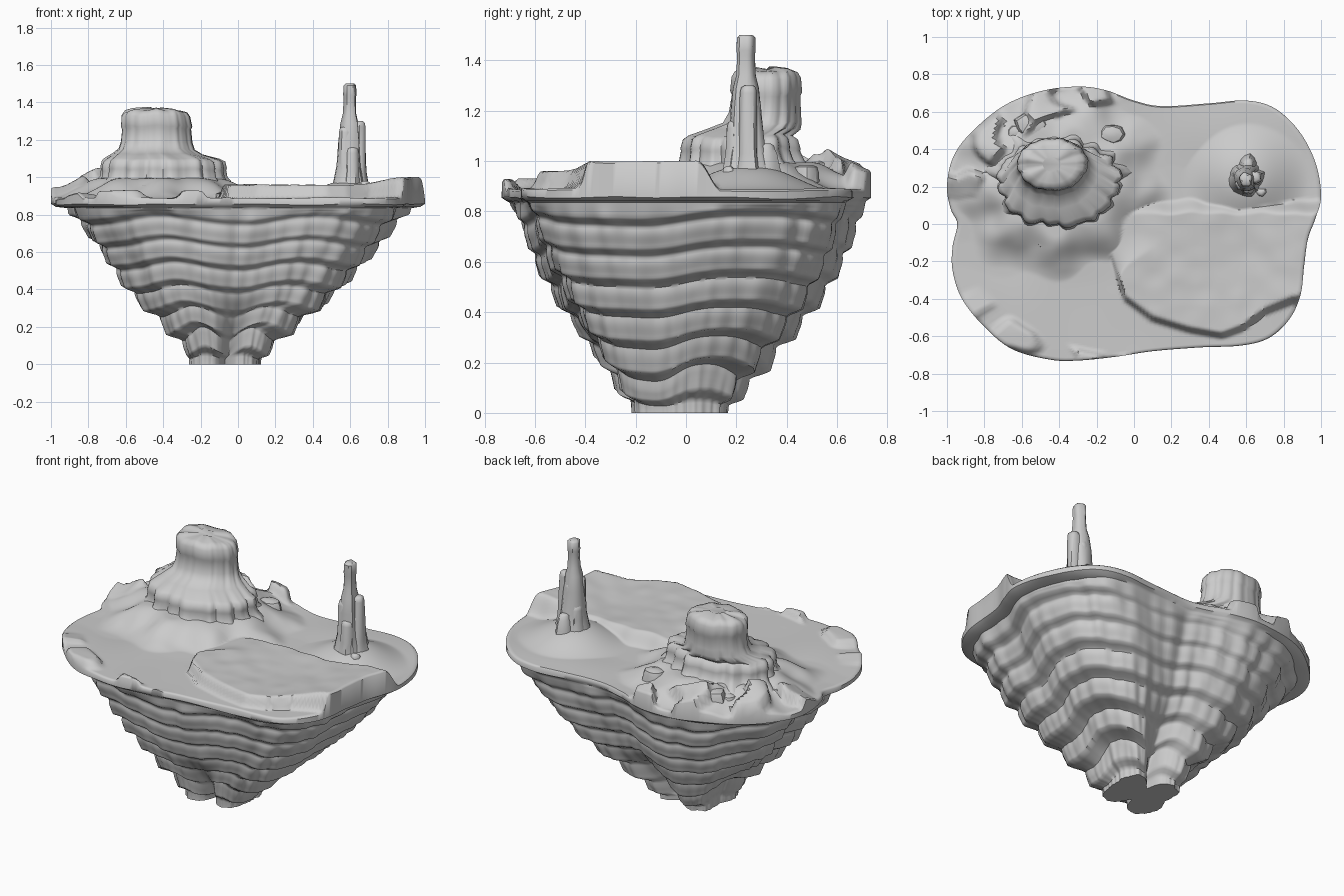
import bpy, bmesh, math, random
from mathutils import Vector, noise

if "Cube" in bpy.data.objects:
    bpy.data.objects.remove(bpy.data.objects["Cube"])

random.seed(4)


def smooth(a, b, x):
    t = max(0.0, min(1.0, (x - a) / (b - a)))
    return t * t * (3 - 2 * t)


def lerp_table(table, x):
    for p, q in zip(table, table[1:]):
        if x <= q[0]:
            t = max(0.0, (x - p[0]) / (q[0] - p[0]))
            return [a + (b - a) * t for a, b in zip(p[1:], q[1:])]
    return list(table[-1][1:])


def nz(x, y, z):
    return noise.noise(Vector((x, y, z)))


def skin(name, rings, angle=35):
    """Join closed rings of points into a capped smooth solid (first ring = bottom)."""
    bm = bmesh.new()
    vr = [[bm.verts.new(p) for p in r] for r in rings]
    n = len(rings[0])
    for a, b in zip(vr, vr[1:]):
        for i in range(n):
            j = (i + 1) % n
            bm.faces.new((a[i], a[j], b[j], b[i]))
    bm.faces.new(vr[0][::-1])
    bm.faces.new(vr[-1])
    bmesh.ops.recalc_face_normals(bm, faces=bm.faces)
    me = bpy.data.meshes.new(name)
    bm.to_mesh(me)
    bm.free()
    ob = bpy.data.objects.new(name, me)
    bpy.context.collection.objects.link(ob)
    bpy.ops.object.select_all(action='DESELECT')
    ob.select_set(True)
    bpy.context.view_layer.objects.active = ob
    bpy.ops.object.shade_smooth_by_angle(angle=math.radians(angle))
    return ob


# Island outline seen from above, smoothed with a closed spline
ctrl = [(1.0, .15), (.97, .33), (.88, .5), (.75, .62), (.6, .66), (.4, .645), (.15, .63),
        (0, .66), (-.15, .715), (-.3, .735), (-.5, .71), (-.7, .63), (-.88, .48), (-.97, .35),
        (-1.0, .2), (-.98, .08), (-.945, 0), (-.97, -.12), (-.97, -.25), (-.92, -.4), (-.8, -.55),
        (-.65, -.67), (-.45, -.725), (-.3, -.73), (-.1, -.71), (.1, -.68), (.35, -.66),
        (.57, -.65), (.72, -.61), (.83, -.51), (.89, -.38), (.91, -.22), (.93, -.08), (.97, .03)]
outline = []
for i in range(len(ctrl)):
    a, b, c, d = (Vector(ctrl[(i + k) % len(ctrl)]) for k in (-1, 0, 1, 2))
    for s in range(9):
        t = s / 9
        outline.append(0.5 * (2 * b + (c - a) * t + (2 * a - 5 * b + 4 * c - d) * t * t
                              + (3 * b - a - 3 * c + d) * t ** 3))

# Plateau front cliff line: y at x
cliff = [(-.12, -.18), (-.05, -.40), (.1, -.51), (.3, -.57), (.47, -.6), (.58, -.56),
         (.7, -.47), (.85, -.41), (1.0, -.40)]


def height(x, y):
    """Ground height on top of the island."""
    h = .888 + .012 * nz(x * 3, y * 3, 1)
    plate = .96 + .04 * smooth(.6, .92, x) - .012 * math.exp(-((x - .5) ** 2 + (y + .2) ** 2) / .05)
    plate += .005 * nz(x * 9, y * 9, 3)
    edge = lerp_table(cliff, x)[0]
    m = smooth(-.02, .025, y - edge) * (1 - smooth(.05, .14, y + .02 * nz(x * 8, 2, 0)))
    soft = smooth(-.28, -.05, y)
    m *= smooth(-.12 - .2 * soft, -.07 + .25 * soft, x)
    h += (plate - h) * m
    # talus around the mesa with gully ridges, and the mound under the spire
    dx, dy = x + .41, (y - .23) * 1.1
    r = math.hypot(dx, dy) + .03 * math.sin(9 * math.atan2(dy, dx)) + .03 * nz(x * 8, y * 8, 2)
    h = max(h, .885 + .11 * (1 - smooth(.28, .6, r)))
    r = math.hypot(x - .6, y - .25)
    h = max(h, .885 + .09 * (1 - smooth(.05, .34, r)))
    # broken raised rim along the back left and the front left
    rim = math.hypot(x, y * 1.32)
    back = smooth(.1, .3, y) * (1 - smooth(-.15, .0, x)) * smooth(.84, .9, rim)
    front = smooth(.91, .96, rim) * (1 - smooth(-.1, .2, x)) * smooth(.3, .6, -y)
    return h + back * .07 * smooth(-.1, .15, nz(x * 7, y * 7, 7)) + front * .04 * smooth(-.1, .2, nz(x * 6, y * 6, 1))


# Underside extents: z, xmin, xmax, ymin, ymax
extent = [(0, -.27, .12, -.22, .16), (.1, -.29, .18, -.29, .22), (.2, -.39, .30, -.36, .31),
          (.3, -.49, .44, -.42, .39), (.4, -.60, .56, -.48, .48), (.5, -.66, .65, -.54, .55),
          (.6, -.73, .74, -.60, .61), (.7, -.80, .81, -.645, .66), (.8, -.87, .89, -.68, .695),
          (.835, -.90, .92, -.70, .71)]
LAYER = .12


def under_ring(z):
    u = (.835 - z) / LAYER
    k = math.floor(u)
    t = u - k
    zeff = max(0, .835 - LAYER * (k + .25 * t + .75 * smooth(.36, .64, t)))
    x0, x1, y0, y1 = lerp_table(extent, zeff)
    ring = []
    low = 1 - smooth(0, .45, z)
    for o in outline:
        th = math.atan2(o.y, o.x)
        f = 1 + (.035 + .04 * low) * nz(o.x * 4, o.y * 4, z * 2) + .03 * nz(o.x * 11, o.y * 11, z * 3)
        f += .008 * math.sin(math.pi * t * 2 + 2.5)
        # creases splitting the keel into lobes
        for ca, depth in ((-1.5, .6), (1.25, .6), (2.9, .2)):
            d = (th - ca + math.pi) % (2 * math.pi) - math.pi
            f -= depth * low * math.exp(-(d / .3) ** 2)
        warp = -(.02 + .02 * low) * math.cos(5 * (th + math.pi / 2)) + .012 * nz(o.x * 3, o.y * 3, 4)
        warp *= min(1, z / .12) * (1 - smooth(.79, .835, z))
        cx, cy = (x0 + x1) / 2, (y0 + y1) / 2
        f = 1 + (f - 1) * (1 - .6 * smooth(.78, .835, z))
        ring.append((cx + o.x * (x1 - x0) / 2 * f, cy + o.y / .735 * (y1 - y0) / 2 * f, max(0, z + warp)))
    return ring


# Island: layered keel, overhanging lip and sculpted top in one skin
rings = [under_ring(.835 * i / 84) for i in range(85)]
rings.append([(o.x * .975, o.y * .975, .842) for o in outline])
rings.append([(o.x, o.y, .855 + .012 * nz(o.x * 4, o.y * 4, 2)) for o in outline])
rings.append([(o.x, o.y, height(o.x, o.y) - .008) for o in outline])
for i in range(65):
    s = .99 * (1 - i / 65)
    rings.append([(o.x * s, o.y * s, height(o.x * s, o.y * s)) for o in outline])
skin("island", rings, 50)

# Mesa: ribbed lower tier, slope and narrower upper tier (cx, cy, rx, ry, z, rib)
mesa = [(-.41, .23, .42, .33, .87, .16), (-.41, .23, .38, .29, .94, .15), (-.40, .23, .345, .255, .98, .11),
        (-.40, .225, .33, .24, 1.0, .09), (-.40, .22, .322, .228, 1.04, .09), (-.40, .22, .325, .23, 1.05, .09),
        (-.40, .22, .315, .22, 1.085, .09), (-.405, .22, .295, .20, 1.10, .08), (-.43, .27, .235, .185, 1.125, .04),
        (-.435, .305, .20, .155, 1.15, .04), (-.435, .315, .187, .142, 1.19, .04),
        (-.435, .32, .18, .135, 1.26, .04), (-.435, .32, .186, .142, 1.275, .04),
        (-.44, .32, .18, .137, 1.33, .04), (-.44, .32, .165, .125, 1.352, .04),
        (-.44, .32, .13, .10, 1.362, .02), (-.44, .32, .05, .04, 1.368, 0)]
rings = []
for cx, cy, rx, ry, z, rib in mesa:
    ring = []
    for i in range(128):
        a = 2 * math.pi * i / 128
        c, s = math.cos(a), math.sin(a)
        f = 1 + rib * (.9 * nz(c * 2, s * 2, z * 2) + .8 * abs(math.sin(8 * a + 2 * nz(c, s, 3))) - .5
                       + .7 * nz(c * 6, s * 6, z))
        ring.append((cx + rx * f * c, cy + ry * f * s, z + .014 * nz(c * 2, s * 2, z)))
    rings.append(ring)
skin("mesa", rings, 45)


def rock(name, x, y, radii, turn=0.0, sides=10, squash=1.0):
    """Weathered column from (radius, z) steps."""
    rings = []
    seed = random.uniform(0, 50)
    for r, z in radii:
        ring = []
        for i in range(sides):
            a = turn + 2 * math.pi * i / sides
            f = r * (1 + .28 * nz(math.cos(a) * 1.5 + seed, math.sin(a) * 1.5, z * 2))
            ring.append((x + f * math.cos(a), y + f * squash * math.sin(a), z))
        rings.append(ring)
    skin(name, rings, 45)


# Spire: tall core with shorter columns leaning on it
rock("spire_core", .598, .24, [(.11, .9), (.085, .98), (.07, 1.06), (.062, 1.2), (.052, 1.29), (.039, 1.34),
                               (.035, 1.42), (.038, 1.44), (.036, 1.49), (.025, 1.5)], sides=16)
columns = [(.65, .25, .033, 1.30), (.575, .215, .034, 1.27), (.60, .265, .034, 1.25),
           (.61, .195, .034, 1.16), (.61, .315, .034, 1.07), (.56, .265, .034, 1.12)]
for n, (x, y, r, top) in enumerate(columns):
    rock(f"spire_column_{n}", x, y, [(r * 1.9, .9), (r * 1.4, .98), (r * 1.15, 1.03), (r, top - .03),
                                     (r * .85, top - .008), (r * .5, top)], turn=n, sides=12)

# Fallen boulders at the mesa foot and around the spire
boulders = [(-.55, .53, .085, 1.0), (-.47, -.09, .06, .965), (-.79, .24, .055, .97),
            (-.12, .48, .065, .985), (-.63, .49, .05, .97), (.5, .33, .04, .95), (.68, .17, .03, .98)]
for n, (x, y, r, top) in enumerate(boulders):
    rock(f"boulder_{n}", x, y, [(r * 1.2, .86), (r, top - .03), (r * .85, top - .008), (r * .4, top)],
         turn=n * .7, sides=9, squash=.8)
